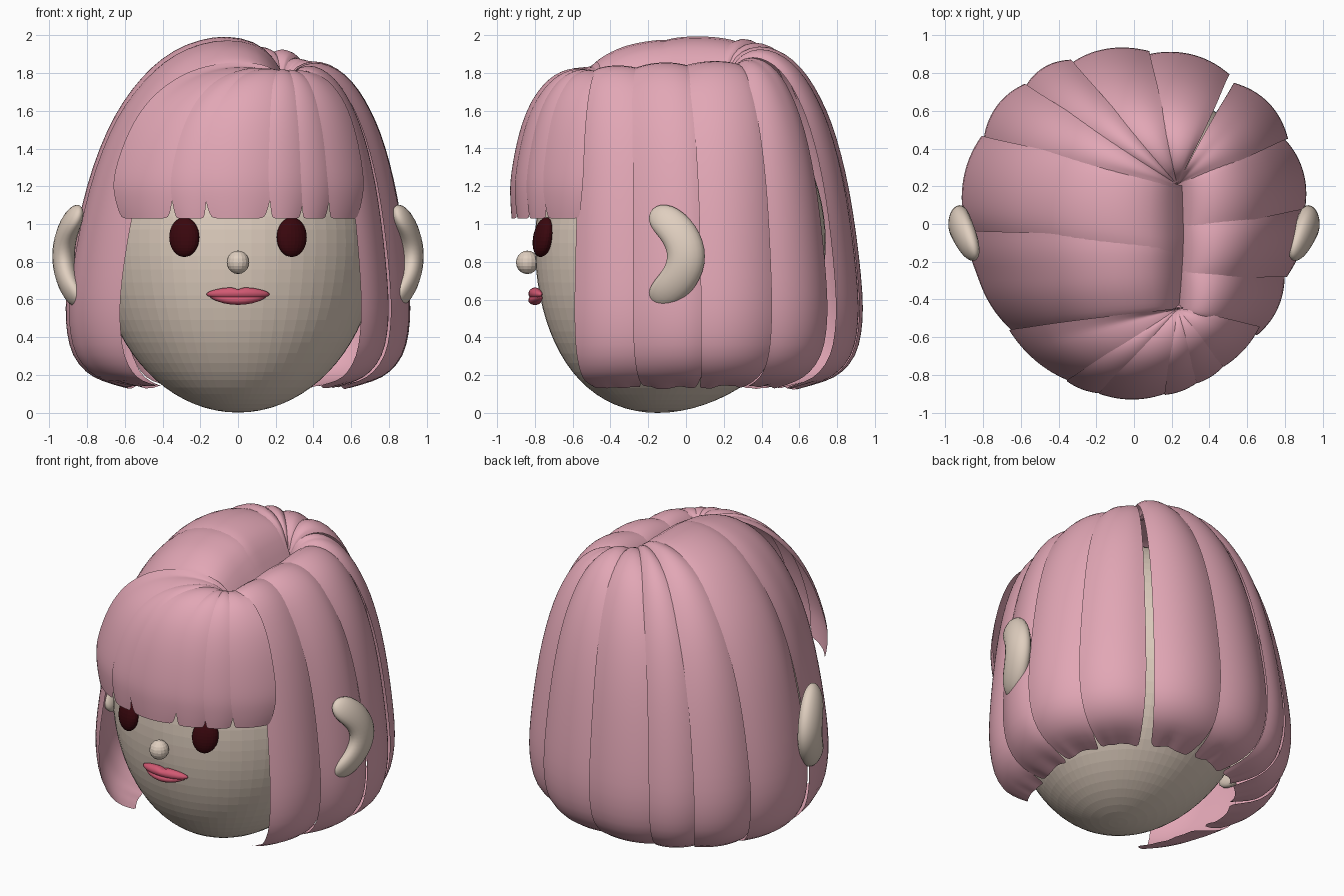
import bpy, bmesh, random
from math import sin, cos, radians

random.seed(4)
if "Cube" in bpy.data.objects:
    bpy.data.objects.remove(bpy.data.objects["Cube"], do_unlink=True)


def material(name, rgb):
    m = bpy.data.materials.new(name)
    m.use_nodes = True
    m.diffuse_color = (*rgb, 1)
    m.node_tree.nodes["Principled BSDF"].inputs["Base Color"].default_value = (*rgb, 1)
    return m


SKIN = material("skin", (0.74, 0.62, 0.52))
HAIR = material("pink_hair", (0.76, 0.385, 0.465))
EYE = material("dark_red", (0.04, 0.002, 0.004))
LIP = material("lip_red", (0.64, 0.1, 0.17))


def add_object(name, bm, mat, smooth):
    mesh = bpy.data.meshes.new(name)
    bm.to_mesh(mesh)
    bm.free()
    for p in mesh.polygons:
        p.use_smooth = smooth
    mesh.materials.append(mat)
    ob = bpy.data.objects.new(name, mesh)
    bpy.context.collection.objects.link(ob)
    return ob


def ball(name, mat, shape, segs, rings, smooth=False):
    """Unit sphere whose points are moved by the shape function."""
    bm = bmesh.new()
    bmesh.ops.create_uvsphere(bm, u_segments=segs, v_segments=rings, radius=1)
    for v in bm.verts:
        v.co = shape(*v.co)
    bmesh.ops.recalc_face_normals(bm, faces=bm.faces)
    return add_object(name, bm, mat, smooth)


# Head, with the chin pushed forward
ball("head", SKIN, lambda x, y, z: (
    0.74 * x, 0.77 * y - 0.03 - 0.12 * max(0, -z) ** 2, 0.9 + 0.9 * z), 64, 40)
ball("nose", SKIN, lambda x, y, z: (0.06 * x, 0.06 * y - 0.84, 0.797 + 0.062 * z), 16, 10)

# Ears and eyes, mirrored
for side, s in (("left", 1), ("right", -1)):
    def ear(x, y, z):
        # crescent: cross-sections turn to follow the bend, tips stay blunt
        k = (1 + z ** 2 + z ** 4) ** 0.5
        return (s * (0.925 + 0.06 * x * k - 0.08 * z * z),
                0.1 * y * k * (1 - 0.3 * z * z) - 0.175 * z * z,
                0.83 + 0.25 * z + 0.07 * y * k * z)

    def eye(x, y, z):
        a = radians(20)
        px, py = 0.083 * x, 0.05 * y
        return (s * (0.285 + px * cos(a) - py * sin(a)),
                -0.755 + px * sin(a) + py * cos(a) + 0.016 * z, 0.93 + 0.105 * z)

    ball(side + "_ear", SKIN, ear, 20, 24, True)
    ball(side + "_eye", EYE, eye, 24, 16)

# Lips: the upper one has a dip in the middle
ball("upper_lip", LIP, lambda x, y, z: (
    0.168 * x, -0.8 + 0.035 * y + 0.03 * x * x,
    0.627 + 0.006 * (1 - x * x) + 0.032 * z - 0.012 * max(0, z) * max(0, 1 - 5 * abs(x))), 24, 12, True)
ball("lower_lip", LIP, lambda x, y, z: (
    0.15 * x, -0.8 + 0.035 * y + 0.03 * x * x,
    0.597 + 0.02 * x * x + 0.026 * z), 24, 12, True)

# Hair path from just across the parting to the widest point: (reach, height), then the curl
CROWN = [(-.04, .83), (.04, .94), (.12, .985), (.25, 1), (.38, .985), (.5, .945), (.6, .885),
         (.69, .805), (.77, .71), (.84, .59), (.9, .45), (.95, .28), (.985, .12), (1, 0)]
LONG_CURL = [(.99, .42), (.96, .3), (.88, .21), (.79, .165), (.64, .135)]
FRINGE_CURL = [(.995, 1.14), (.985, 1.08), (.97, 1.03)]
TOPS = [(0, 1.84), (45, 1.85), (60, 1.9), (100, 1.92), (150, 1.97), (183, 1.98), (205, 1.92),
        (226, 1.83), (270, 1.82), (316, 1.81), (360, 1.84)]


def top_height(deg):
    deg %= 360
    for (a, za), (b, zb) in zip(TOPS, TOPS[1:]):
        if deg <= b:
            return za + (zb - za) * (deg - a) / (b - a)


def rim(deg):
    """Outline of the hair seen from above, slimmer beside the face."""
    c, s = cos(radians(deg)), sin(radians(deg))
    n = 2.2 if s > 0 else 1.95
    wide = 0.905 - 0.055 * min(1, max(0, 0.1 - 3 * s))
    deep = 0.915 if s > 0 else 0.928
    r = (abs(c / wide) ** n + abs(s / deep) ** n) ** (-1 / n)
    return r * c, r * s


def lock(name, a0, a1, fringe, tip_width):
    """Curved ribbon of hair between two directions around the head."""
    curl = FRINGE_CURL if fringe else LONG_CURL
    mid_z = 1.2 if fringe else 0.55
    bulge = 0.01 if fringe else 0.034
    rows, cols = len(CROWN) + len(curl), 9
    centre, half = (a0 + a1) / 2, (a1 - a0) / 2
    bm = bmesh.new()
    grid = []
    for c in range(cols):
        v = 2 * c / (cols - 1) - 1
        ragged = random.uniform(-0.012, 0.012)
        column = []
        for r in range(rows):
            # wide over the crown, narrow toward the tip
            t = max(0, (r - rows + 5) / 4)
            width = 1 + 0.12 * max(0, 1 - r / 10) - (1 - tip_width) * t ** 1.5
            deg = centre + half * v * width
            ex, ey = rim(deg)
            puff = 1 + bulge * (1 - v * v) - 0.4 * bulge * v - 0.005
            rx, ry = 0.23, min(0.21, max(-0.45, 0.66 * ey - 0.09))
            if r < len(CROWN):
                h, f = CROWN[r]
                x = rx + (ex * puff - rx) * h
                y = ry + (ey * puff - ry) * h
                z = mid_z + (top_height(deg) - mid_z) * f
                z += 0.8 * bulge * (1 - v * v) * max(0, min(1, 5 * h)) * f
            else:
                k, z = curl[r - len(CROWN)]
                x = ex * puff * k
                y = ey * puff * (k if ey > 0 else (2 + k) / 3)
                if r == rows - 1 and not fringe:
                    z += ragged
            column.append(bm.verts.new((x, y, z)))
        grid.append(column)
    for left, right in zip(grid, grid[1:]):
        for r in range(rows - 1):
            bm.faces.new((left[r], left[r + 1], right[r + 1], right[r]))
    ob = add_object(name, bm, HAIR, True)
    ob.modifiers.new("smooth", "SUBSURF").levels = 1
    ob.modifiers["smooth"].render_levels = 1


def lock_row(name, edges, fringe, tip_width):
    for i, (a, b) in enumerate(zip(edges, edges[1:])):
        # neighbours overlap, the outer ends stay exact
        a -= 1 if i else 0
        b += 1 if i < len(edges) - 2 else 0
        lock(f"{name}_{i + 1}", a, b, fringe, tip_width)


lock_row("fringe", [220, 247.5, 259, 281, 292.5, 303, 321], True, 0.76)
lock_row("left_lock", [318, 342, 366, 390, 414.7], False, 0.86)
lock_row("back_lock", [417.5, 446, 472, 489, 511, 543, 583], False, 0.86)
